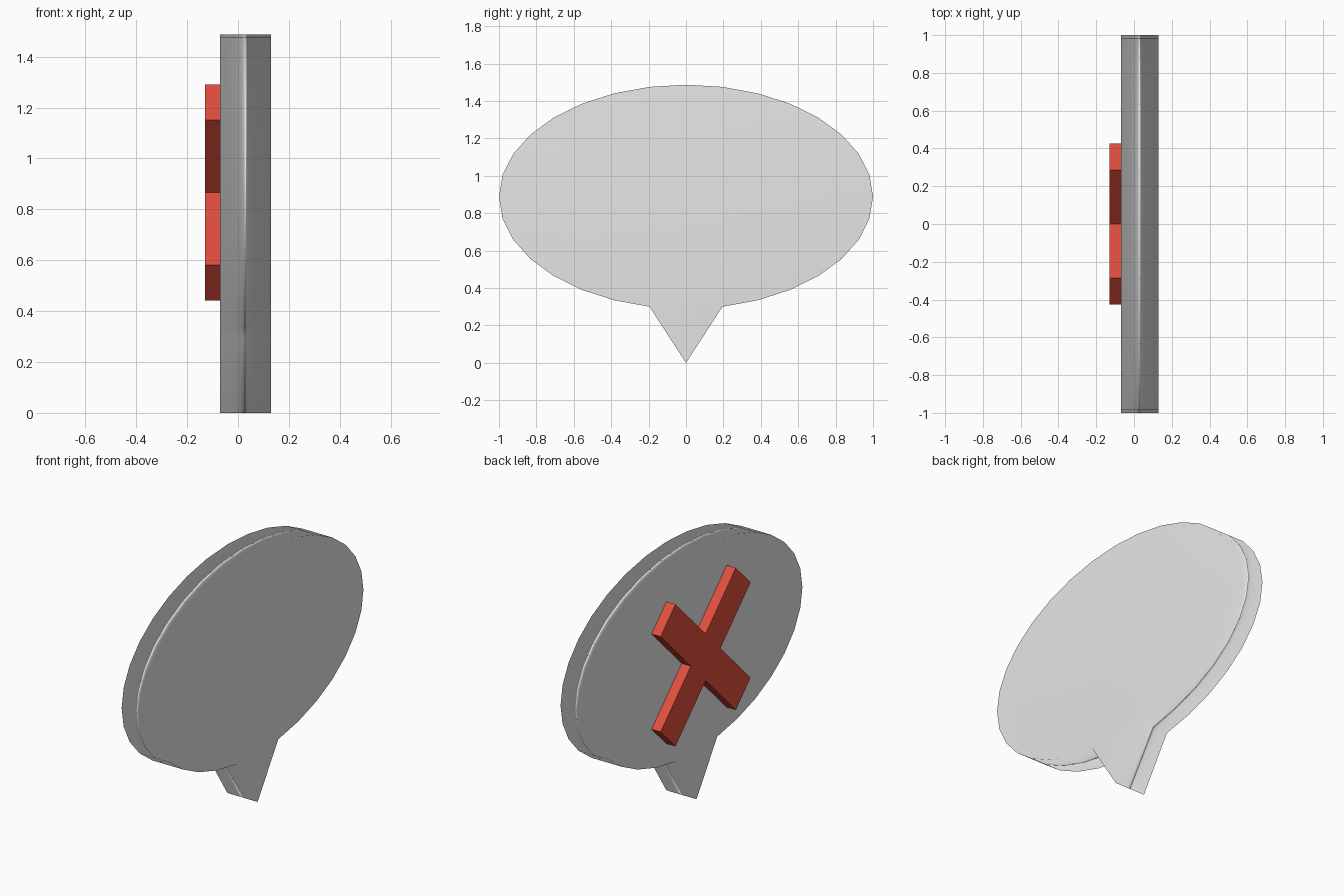
import bpy, bmesh
from math import sin, cos, pi
from mathutils import Matrix, Vector

cube = bpy.data.objects.get("Cube")
if cube:
    bpy.data.objects.remove(cube, do_unlink=True)


def material(name, colour):
    mat = bpy.data.materials.new(name)
    mat.use_nodes = True
    mat.diffuse_color = (*colour, 1)
    mat.node_tree.nodes["Principled BSDF"].inputs["Base Color"].default_value = (*colour, 1)
    return mat


def plate(name, outline, x_min, x_max, mat):
    """Extrude a (y, z) outline along x."""
    bm = bmesh.new()
    face = bm.faces.new([bm.verts.new((x_min, y, z)) for y, z in outline])
    result = bmesh.ops.extrude_face_region(bm, geom=[face], use_keep_orig=True)
    moved = [v for v in result["geom"] if isinstance(v, bmesh.types.BMVert)]
    bmesh.ops.translate(bm, verts=moved, vec=(x_max - x_min, 0, 0))
    bmesh.ops.recalc_face_normals(bm, faces=bm.faces)
    mesh = bpy.data.meshes.new(name)
    bm.to_mesh(mesh)
    bm.free()
    mesh.materials.append(mat)
    obj = bpy.data.objects.new(name, mesh)
    bpy.context.collection.objects.link(obj)
    return obj


grey = material("light grey", (0.8, 0.8, 0.8))
red = material("red", (0.75, 0.076, 0.047))

# Speech bubble: an ellipse whose lowest point is pulled down into the tail
SIDES, CENTRE_Z, HEIGHT = 32, 0.888, 0.599
outline = [(sin(2 * pi * i / SIDES), CENTRE_Z + HEIGHT * cos(2 * pi * i / SIDES))
           for i in range(SIDES)]
outline[SIDES // 2] = (0, 0)
bubble = plate("speech_bubble", outline, -0.07, 0.13, grey)

# Smooth rim, with normals that follow the large flat sides
bubble.data.shade_smooth()
weighted = bubble.modifiers.new("Weighted Normal", "WEIGHTED_NORMAL")
weighted.mode = "FACE_AREA"

# Diagonal cross: one arm's three corners, turned four times
LENGTH, HALF = 0.502, 0.099
arm = [Vector((LENGTH, -HALF)), Vector((LENGTH, HALF)), Vector((HALF, HALF))]
corners = []
for k in range(4):
    turn = Matrix.Rotation(pi / 4 + k * pi / 2, 2)
    corners += [turn @ p for p in arm]
plate("cross", [(p.x, p.y + 0.866) for p in corners], -0.13, -0.07, red)
